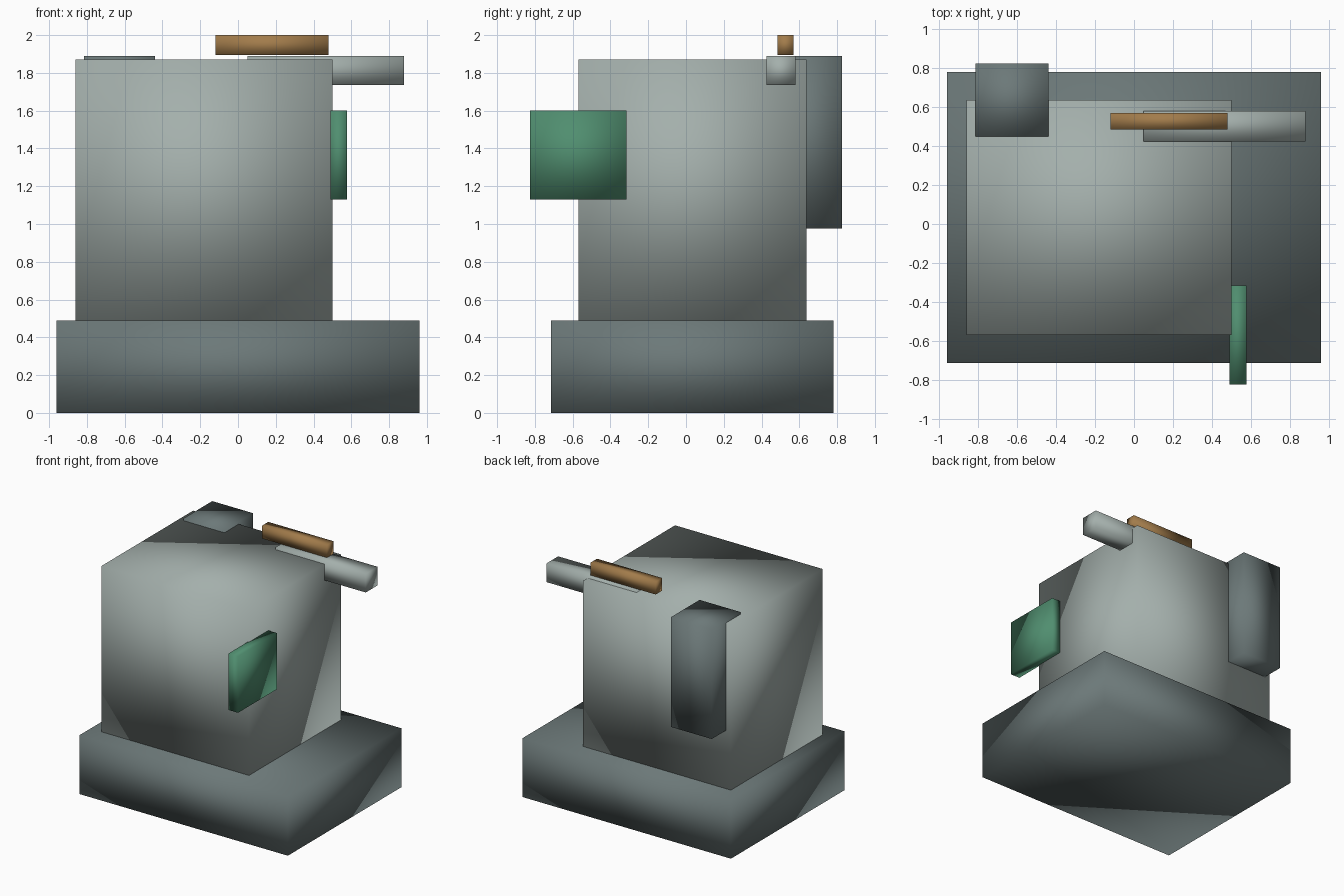
import bpy
from mathutils import Vector

if "Cube" in bpy.data.objects:
    bpy.data.objects.remove(bpy.data.objects["Cube"])


def make_material(name, rgb):
    mat = bpy.data.materials.new(name)
    mat.diffuse_color = (*rgb, 1.0)
    mat.use_nodes = True
    mat.node_tree.nodes["Principled BSDF"].inputs["Base Color"].default_value = mat.diffuse_color
    return mat


def block(name, low, high, mat):
    """Box between two opposite corners, with softly blended normals."""
    low, high = Vector(low), Vector(high)
    bpy.ops.mesh.primitive_cube_add(size=1, location=(low + high) / 2)
    obj = bpy.context.object
    obj.name = name
    obj.scale = high - low
    bpy.ops.object.transform_apply(location=False, rotation=False, scale=True)
    bpy.ops.object.shade_smooth()
    obj.data.materials.append(mat)
    return obj


light_metal = make_material("light_metal", (0.37, 0.43, 0.41))
dark_metal = make_material("dark_metal", (0.15, 0.19, 0.19))
green = make_material("green", (0.08, 0.27, 0.16))
brass = make_material("brass", (0.36, 0.20, 0.07))

# Plinth and main housing
block("base", (-0.96, -0.715, 0), (0.96, 0.78, 0.49), dark_metal)
block("housing", (-0.86, -0.57, 0.49), (0.50, 0.638, 1.87), light_metal)

# Upright column set into the back of the housing
block("rear_column", (-0.815, 0.45, 0.975), (-0.44, 0.825, 1.89), dark_metal)

# Arm sunk into the top edge, with a bar resting on it
block("side_arm", (0.05, 0.425, 1.735), (0.88, 0.58, 1.89), light_metal)
block("top_bar", (-0.12, 0.485, 1.895), (0.48, 0.57, 2.0), brass)

# Panel on the right side, overhanging the front
block("side_panel", (0.49, -0.825, 1.13), (0.578, -0.315, 1.60), green)
